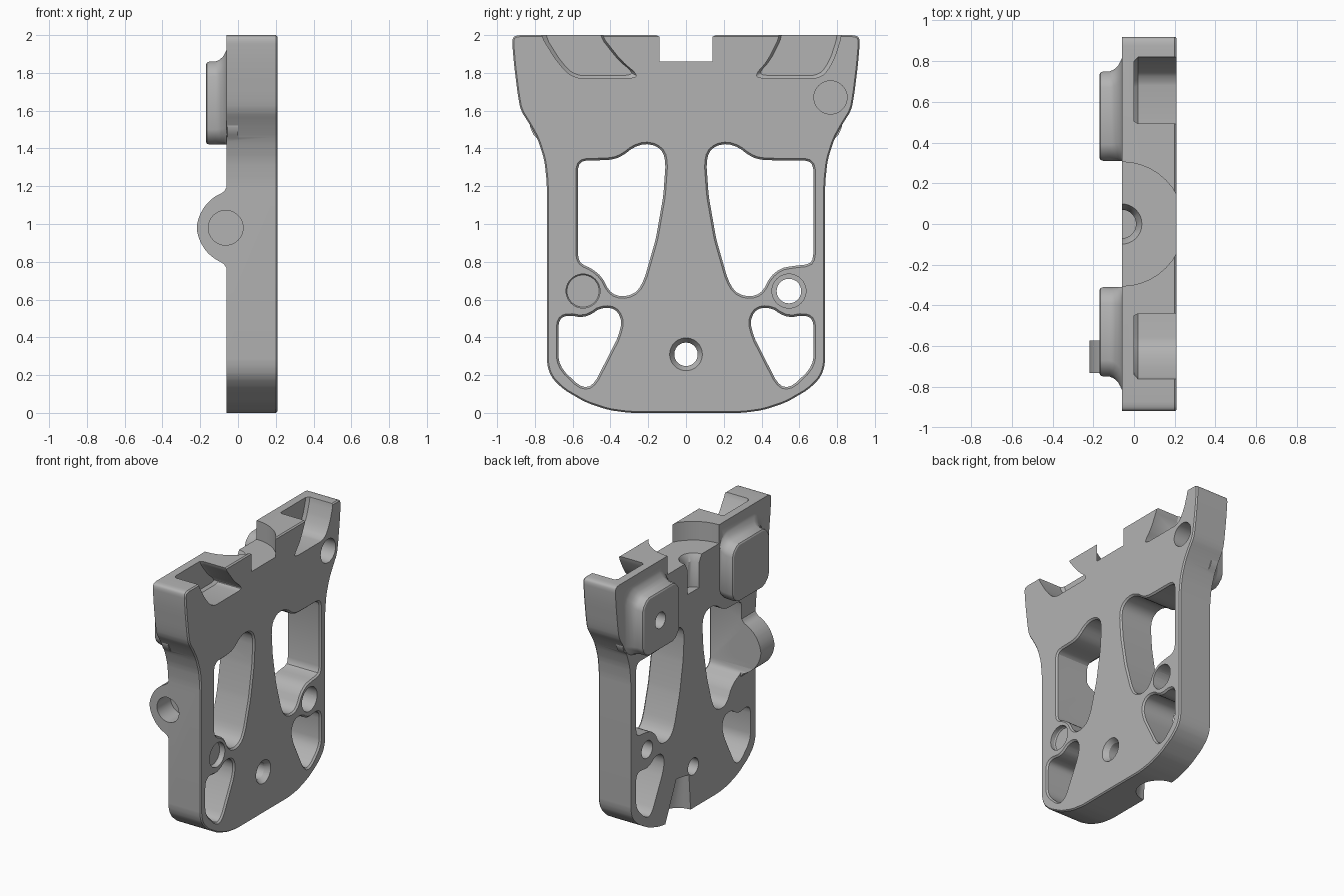
import bpy, bmesh, math
from mathutils import Vector

if "Cube" in bpy.data.objects:
    bpy.data.objects.remove(bpy.data.objects["Cube"])

BACK, FACE = -0.06, 0.21

metal = bpy.data.materials.new("satin grey")
metal.use_nodes = True
grey = (0.45, 0.45, 0.45, 1)
metal.diffuse_color = grey
metal.node_tree.nodes["Principled BSDF"].inputs["Base Color"].default_value = grey


def finish(name, bm):
    bmesh.ops.recalc_face_normals(bm, faces=bm.faces)
    mesh = bpy.data.meshes.new(name)
    bm.to_mesh(mesh)
    bm.free()
    mesh.materials.append(metal)
    ob = bpy.data.objects.new(name, mesh)
    bpy.context.collection.objects.link(ob)
    return ob


def soften(pts, limit=0.03, rounds=2):
    """Round the corners of a closed outline."""
    pts = [Vector(p) for p in pts]
    for _ in range(rounds):
        out = []
        for i, p in enumerate(pts):
            for q in (pts[i - 1], pts[(i + 1) % len(pts)]):
                d = q - p
                out.append(p + d * min(0.25, limit / d.length))
        pts, limit = out, limit / 3
    return pts


def grow(pts, dist):
    """Offset a closed outline outward."""
    n = len(pts)
    area = sum(pts[i - 1].cross(pts[i]) for i in range(n))
    sign = 1 if area > 0 else -1
    out = []
    for i, p in enumerate(pts):
        t = (pts[(i + 1) % n] - pts[i - 1]).normalized()
        out.append(p + Vector((t.y, -t.x)) * dist * sign)
    return out


def loft(name, rings, axis="x"):
    """Skin (position, outline) rings along an axis."""
    bm = bmesh.new()
    rows = []
    for w, pts in rings:
        rows.append([bm.verts.new((w, p[0], p[1]) if axis == "x" else (p[0], w, p[1]))
                     for p in pts])
    n = len(rows[0])
    for a, b in zip(rows, rows[1:]):
        for i in range(n):
            j = (i + 1) % n
            bm.faces.new((a[i], a[j], b[j], b[i]))
    bm.faces.new(rows[0])
    bm.faces.new(rows[-1][::-1])
    return finish(name, bm)


def rod(name, a, b, r1, r2=None):
    """Round bar or cone between two points."""
    a, b = Vector(a), Vector(b)
    bm = bmesh.new()
    bmesh.ops.create_cone(bm, cap_ends=True, segments=40, radius1=r1,
                          radius2=r1 if r2 is None else r2, depth=(b - a).length)
    rot = (b - a).to_track_quat("Z", "Y").to_matrix().to_4x4()
    rot.translation = (a + b) / 2
    bm.transform(rot)
    return finish(name, bm)


def volume(mesh):
    bm = bmesh.new()
    bm.from_mesh(mesh)
    result = bm.calc_volume(signed=True)
    bm.free()
    return result


def combine(tool, mode="DIFFERENCE"):
    """Apply a boolean, keeping the first solver result with a plausible volume."""
    tool.hide_render = True
    low, high = (0.7, 1.0001) if mode == "DIFFERENCE" else (0.9999, 1.3)
    before = volume(frame.data)
    mod = frame.modifiers.new("Boolean", "BOOLEAN")
    mod.operation, mod.object = mode, tool
    chosen = frame.data
    for solver in ("MANIFOLD", "EXACT", "FLOAT"):
        mod.solver = solver
        bpy.context.view_layer.update()
        graph = bpy.context.evaluated_depsgraph_get()
        mesh = bpy.data.meshes.new_from_object(frame.evaluated_get(graph))
        ratio = volume(mesh) / before
        if low < ratio < high and abs(ratio - 1) > 1e-6:
            chosen = mesh
            break
    frame.modifiers.remove(mod)
    frame.data = chosen
    bpy.data.objects.remove(tool)


# Main plate with a small chamfer around the face
half = [(0.3, 0), (0.41, 0.015), (0.53, 0.055), (0.65, 0.125), (0.715, 0.19),
        (0.737, 0.26), (0.737, 1.22), (0.75, 1.34), (0.785, 1.45), (0.835, 1.54),
        (0.875, 1.6), (0.89, 1.68), (0.91, 1.84), (0.922, 1.98), (0.9, 2)]
outline = soften(half + [(-y, z) for y, z in reversed(half)], 0.02)
frame = loft("mounting_plate", [(BACK, outline), (FACE - 0.01, outline),
                                (FACE, grow(outline, -0.008))])

# Raised pads on the back, flared towards the outer and upper edges
corners = [(0.31, 1.42), (0.75, 1.42), (0.75, 1.86), (0.31, 1.86)]
pad = soften(corners, 0.06)
for side in (1, -1):
    rings = [(-0.17, grow(pad, -0.015)), (-0.164, grow(pad, -0.005)), (-0.15, pad)]
    for x, e in ((-0.12, 0), (-0.1, 0.008), (-0.08, 0.025), (-0.067, 0.048), (-0.055, 0.075), (0, 0.075)):
        k = 1 + e / 0.44
        rings.append((x, [(0.31 + (p.x - 0.31) * k, 1.42 + (p.y - 1.42) * k) for p in pad]))
    combine(loft("pad", [(x, [(p[0] * side, p[1]) for p in r]) for x, r in rings]), "UNION")

# Pivot lug on one side
arc = [(0.03, 0.25), (-0.055, 0.225), (-0.075, 0.188), (-0.12, 0.168),
       (-0.17, 0.125), (-0.205, 0.065), (-0.218, 0.015)]
lug = soften([(x, 0.98 + z) for x, z in arc] + [(x, 0.98 - z) for x, z in reversed(arc)], 0.02)
combine(loft("lug", [(-0.733, lug), (-0.56, lug)], "y"), "UNION")
combine(rod("pivot_bore", (-0.065, -1, 0.98), (-0.065, -0.4, 0.98), 0.092))

# Windows
upper = [(0.108, 1.32), (0.12, 1.38), (0.16, 1.415), (0.22, 1.425), (0.28, 1.405),
         (0.33, 1.365), (0.38, 1.342), (0.45, 1.337)]
lower_edge = [(0.5, 0.765), (0.445, 0.72), (0.41, 0.65), (0.37, 0.62), (0.31, 0.617),
              (0.255, 0.645), (0.22, 0.71), (0.16, 0.92), (0.12, 1.15)]
lower = [(0.36, 0.535), (0.4, 0.558), (0.46, 0.552), (0.5, 0.522), (0.55, 0.505),
         (0.62, 0.517), (0.66, 0.505), (0.676, 0.47), (0.676, 0.28), (0.65, 0.225),
         (0.57, 0.147), (0.52, 0.133), (0.48, 0.165), (0.36, 0.4), (0.34, 0.48)]
for side, edge in ((1, 0.674), (-1, 0.572)):
    wide = [(edge - 0.03, 1.337), (edge, 1.31), (edge, 0.82), (edge - 0.02, 0.787)]
    if side > 0:
        wide.append((0.56, 0.777))
    for name, shape in (("upper_window", upper + wide + lower_edge), ("lower_window", lower)):
        pts = soften([(y * side, z) for y, z in shape], 0.02, 1)
        combine(loft(name, [(-0.3, pts), (FACE - 0.012, pts), (FACE + 0.01, grow(pts, 0.02))]))

# Slanted pockets in the top edge
for pts in ([(-0.77, 2.1), (-0.77, 2), (-0.68, 1.855), (-0.6, 1.772), (-0.27, 1.772),
             (-0.26, 1.795), (-0.34, 1.86), (-0.45, 2), (-0.45, 2.1)],
            [(0.825, 2.1), (0.825, 2), (0.78, 1.86), (0.72, 1.772), (0.38, 1.772),
             (0.37, 1.795), (0.43, 1.86), (0.5, 2), (0.5, 2.1)]):
    shape = soften(pts, 0.03)
    centre = sum(shape, Vector((0, 0))) / len(shape)
    inner = [centre.lerp(p, 0.9) for p in shape]
    combine(loft("top_pocket", [(0.0, inner), (0.02, shape), (0.4, shape)]))

# Round seat in the middle of the top edge
combine(rod("round_seat", (BACK, 0, 1.86), (BACK, 0, 2.2), 0.305))

# Screw, pin and pad holes
for side in (1, -1):
    y = 0.545 * side
    combine(rod("screw_hole", (-0.3, y, 0.645), (0.4, y, 0.645), 0.065))
    combine(rod("screw_step", (0.08, y, 0.645), (0.4, y, 0.645), 0.09))
    combine(rod("screw_flare", (0.17, y, 0.645), (0.23, y, 0.645), 0.085, 0.12))
    combine(rod("pin_hole", (0.06, 0.765 * side, 1.67), (0.4, 0.765 * side, 1.67), 0.088))
    combine(rod("pad_hole", (-0.3, y, 1.64), (-0.02, y, 1.64), 0.06))
combine(rod("centre_hole", (-0.3, 0, 0.31), (0.4, 0, 0.31), 0.062))
combine(rod("centre_flare", (0.17, 0, 0.31), (0.23, 0, 0.31), 0.06, 0.1))

# Cable channels down the back, forking to two scoops at the bottom
combine(rod("top_bore", (BACK, 0, 1.62), (BACK, 0, 1.9), 0.07))
combine(rod("top_bore_flare", (BACK, 0, 1.8), (BACK, 0, 1.88), 0.065, 0.11))
for side in (1, -1):
    path = [(1.68, 0.015), (0.67, 0.06), (0.28, 0.125), (-0.03, 0.18)]
    points = [(BACK, y * side, z) for z, y in path]
    sizes = [(0.028, 0.03), (0.055, 0.06), (0.075, 0.155)]
    for i, (r1, r2) in enumerate(sizes):
        combine(rod("cable_channel", points[i], points[i + 1], r1, r2))

# Smooth shading with crisp edges
bpy.ops.object.select_all(action="DESELECT")
frame.select_set(True)
bpy.context.view_layer.objects.active = frame
bpy.ops.object.shade_smooth_by_angle(angle=math.radians(30))
